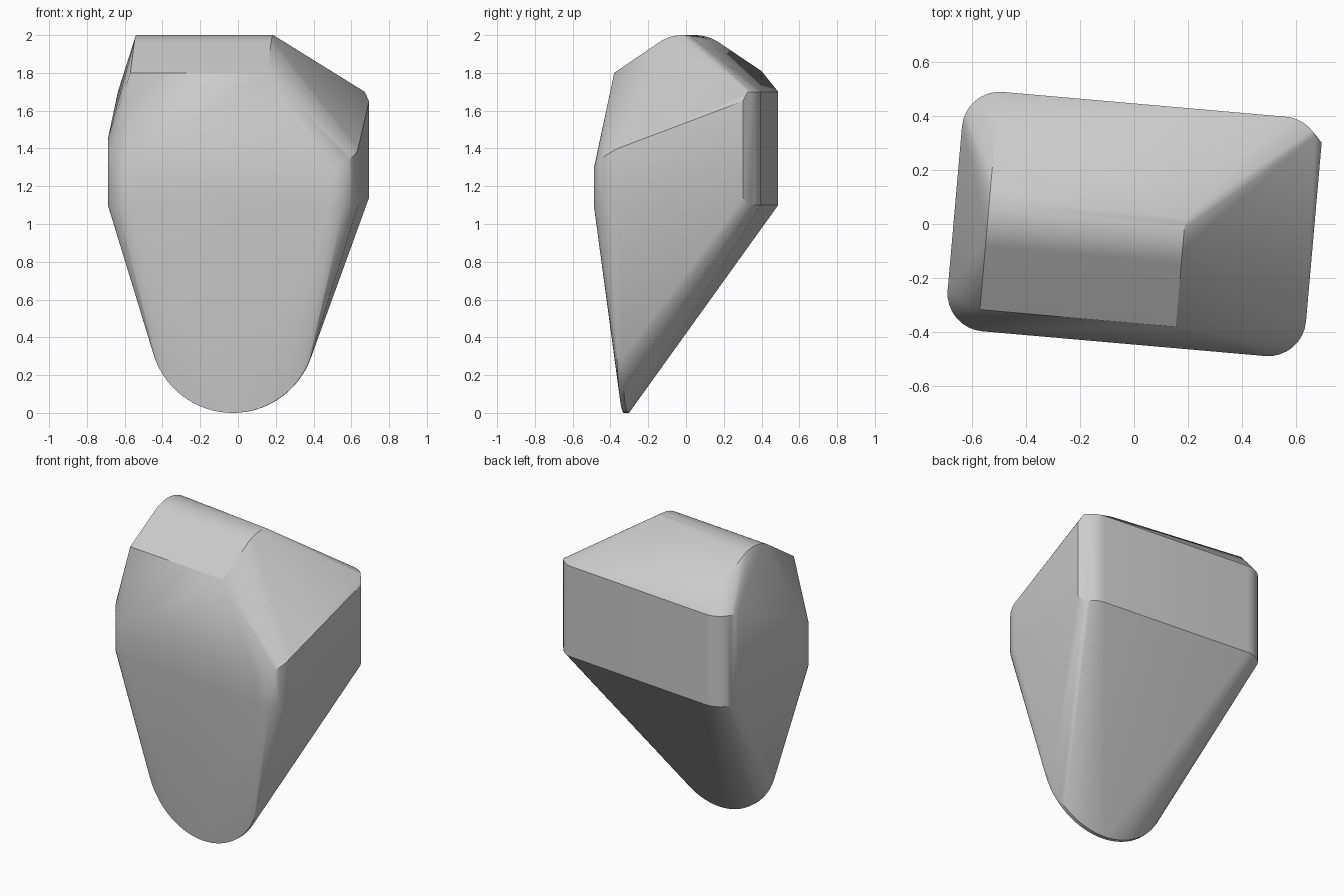
import bpy, bmesh
from math import sin, cos, radians, pi
from mathutils import Matrix

cube = bpy.data.objects.get("Cube")
if cube:
    bpy.data.objects.remove(cube, do_unlink=True)

HALF_W, HALF_D, CORNER = 0.665, 0.444, 0.14
LOW, HIGH = 1.1, 1.7
points = []


def corner(sx, sy, side_top, end_top, steps=8):
    """Rounded upright corner whose top runs from the side to the front or back."""
    for i in range(steps + 1):
        t = i / steps
        a = t * pi / 2
        x = sx * (HALF_W - CORNER + CORNER * cos(a))
        y = sy * (HALF_D - CORNER + CORNER * sin(a))
        points.extend([(x, y, LOW), (x, y, side_top + (end_top - side_top) * t)])


# Upright middle band: two front corners and the back corner on -x
corner(1, -1, 1.40, 1.28)
corner(-1, -1, 1.45, 1.28)
corner(-1, 1, HIGH, HIGH)

# Clipped back corner on +x
for i in range(7):
    a = radians(90 - 55 * i / 6)
    x = HALF_W - CORNER + CORNER * cos(a)
    y = HALF_D - CORNER + CORNER * sin(a)
    points += [(x, y, LOW), (x, y, HIGH)]
points += [(HALF_W, 0.36, LOW + 0.04), (HALF_W, 0.36, HIGH - 0.05)]

# Rounded ridge on top, shorter on the +x end
R = 0.229
ridge = [(-0.365, 1.8)]
ridge += [(R * sin(radians(a)), 2 - R + R * cos(radians(a))) for a in range(-35, 36, 5)]
ridge += [(0.354, 1.81)]
for y, z in ridge:
    points.append((-0.54, y, z))
    if y < 0.04:
        points.append((0.187, y, z))

# Thin rounded tip at the bottom
TIP = 0.44
for i in range(33):
    a = radians(-165 + 150 * i / 32)
    for y in (-0.33, -0.305):
        points.append((TIP * cos(a), y, TIP + TIP * sin(a)))

# Wrap all sections into one solid and turn it slightly
bm = bmesh.new()
for p in points:
    bm.verts.new(p)
bmesh.ops.convex_hull(bm, input=bm.verts[:], use_existing_faces=False)
bmesh.ops.delete(bm, geom=[v for v in bm.verts if not v.link_faces], context='VERTS')
bmesh.ops.dissolve_limit(bm, angle_limit=radians(0.5), verts=bm.verts[:], edges=bm.edges[:])
bmesh.ops.recalc_face_normals(bm, faces=bm.faces[:])
bm.transform(Matrix.Rotation(radians(-5), 4, 'Z'))
mesh = bpy.data.meshes.new("wedge_block")
bm.to_mesh(mesh)
bm.free()

block = bpy.data.objects.new("wedge_block", mesh)
bpy.context.collection.objects.link(block)

# Plain grey
grey = bpy.data.materials.new("light_grey")
grey.use_nodes = True
colour = (0.6, 0.6, 0.6, 1)
grey.diffuse_color = colour
grey.node_tree.nodes["Principled BSDF"].inputs["Base Color"].default_value = colour
mesh.materials.append(grey)

# Smooth shading with crisp edges
bpy.ops.object.select_all(action='DESELECT')
block.select_set(True)
bpy.context.view_layer.objects.active = block
bpy.ops.object.shade_smooth_by_angle(angle=radians(30))
